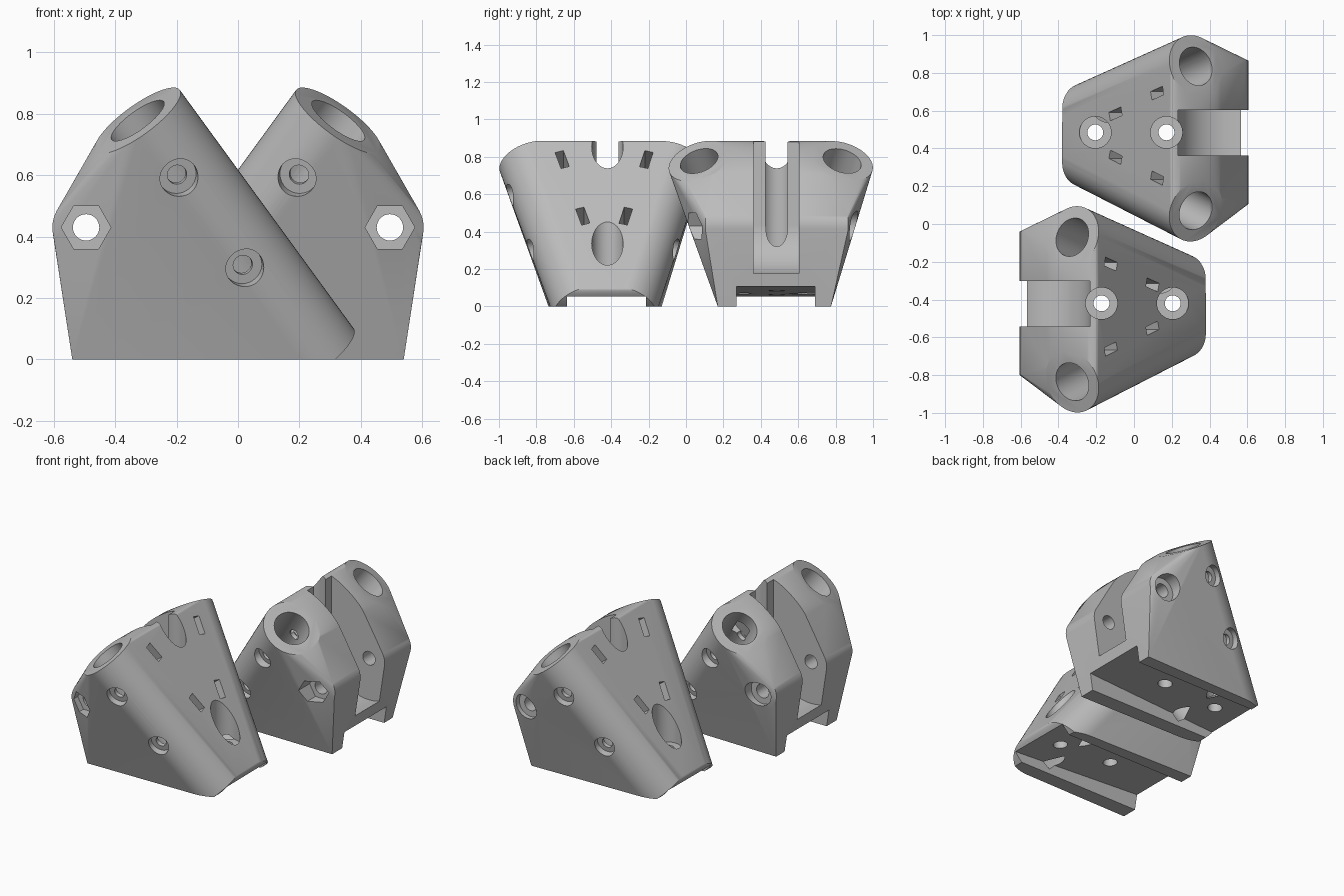
import bpy, bmesh, math
from mathutils import Vector, Matrix

cube = bpy.data.objects.get("Cube")
if cube:
    bpy.data.objects.remove(cube, do_unlink=True)

grey = bpy.data.materials.new("plastic_grey")
grey.use_nodes = True
grey.diffuse_color = (0.5, 0.5, 0.5, 1)
grey.node_tree.nodes["Principled BSDF"].inputs["Base Color"].default_value = (0.5, 0.5, 0.5, 1)


def ring(center, axis, radius, sides=48, turn=0.0):
    """Points of a circle around an axis."""
    rot = Vector(axis).to_track_quat('Z', 'Y')
    angles = [turn + math.tau * i / sides for i in range(sides)]
    return [Vector(center) + rot @ Vector((math.cos(a), math.sin(a), 0)) * radius for a in angles]


def rod(a, b, radius, sides=48, turn=0.0):
    """Points of a cylinder or prism between two ends."""
    axis = Vector(b) - Vector(a)
    return ring(a, axis, radius, sides, turn) + ring(b, axis, radius, sides, turn)


def box(x, y, z):
    return [Vector((i, j, k)) for i in x for j in y for k in z]


def hull(name, points):
    """Object made of the convex hull of the points."""
    bm = bmesh.new()
    for p in points:
        bm.verts.new(p)
    res = bmesh.ops.convex_hull(bm, input=bm.verts)
    spare = {g for g in res["geom_interior"] + res["geom_unused"] if isinstance(g, bmesh.types.BMVert)}
    bmesh.ops.delete(bm, geom=[v for v in spare if v.is_valid], context='VERTS')
    bmesh.ops.dissolve_limit(bm, angle_limit=0.005, verts=bm.verts, edges=bm.edges)
    bmesh.ops.recalc_face_normals(bm, faces=bm.faces)
    mesh = bpy.data.meshes.new(name)
    bm.to_mesh(mesh)
    bm.free()
    obj = bpy.data.objects.new(name, mesh)
    bpy.context.collection.objects.link(obj)
    return obj


def carve(body, points):
    """Subtract the convex hull of the points from the body."""
    cutter = hull("cutter", points)
    cutter.hide_render = True
    mod = body.modifiers.new("cut", 'BOOLEAN')
    mod.operation = 'DIFFERENCE'
    mod.solver = 'EXACT'
    mod.object = cutter
    bpy.context.view_layer.objects.active = body
    bpy.ops.object.modifier_apply(modifier=mod.name)
    bpy.data.objects.remove(cutter, do_unlink=True)


# Key positions: two diverging leg sockets, and the hinge axis along y
TUBES = [(Vector((-0.327, -0.835, 0.778)), Vector((0.24, -0.545, 0)), -1),
         (Vector((-0.327, -0.07, 0.778)), Vector((0.24, -0.325, 0)), 1)]
HX, HZ = -0.495, 0.43
MID = -0.42
SLOPE = Vector((0.809, 0, 0.588))

# Body: hull around the sockets, the hinge barrel and the base edge
shape = rod((HX, -0.80, HZ), (HX, -0.04, HZ), 0.11)
shape += [Vector((-0.54, -0.735, 0)), Vector((-0.54, -0.13, 0))]
for top, low, side in TUBES:
    shape += rod(low, top, 0.17, 64)
body = hull("left_leg_bracket", shape)
body.data.materials.append(grey)
carve(body, box((-1, 1), (-2, 1), (-0.5, 0)))

# Channel under the base, with a gently sloping roof
carve(body, [Vector((x, y, z)) for y in (-0.635, -0.215)
             for x, z in ((-0.8, -0.1), (-0.8, 0.12), (0.6, 0.04), (0.6, -0.1))])

# Hinge slot: round pocket opening upward
carve(body, rod((HX, -0.543, HZ), (HX, -0.302, HZ), 0.263, 64))
carve(body, box((-0.9, HX + 0.263), (-0.543, -0.302), (HZ, 1.2)))

# Hinge bolt: through hole, hexagonal nut pocket, round head pocket
carve(body, rod((HX, -1.2, HZ), (HX, 0.3, HZ), 0.043, 32))
hexagon = [(HX + 0.081 * math.cos(math.tau * i / 6), HZ + 0.081 * math.sin(math.tau * i / 6))
           for i in range(6)]
carve(body, [Vector((x, y, z)) for x, z in hexagon for y in (-1.2, -0.78)])
carve(body, rod((HX, -0.06, HZ), (HX, 0.3, HZ), 0.08))

# Vertical mounting screws with wide counterbores
for x, floor in ((-0.172, 0.24), (0.205, 0.2)):
    carve(body, rod((x, MID, floor), (x, MID, 1.2), 0.084))
    carve(body, rod((x, MID, -0.2), (x, MID, floor + 0.02), 0.042, 32))

for top, low, side in TUBES:
    axis = (top - low).normalized()
    out = Vector((0, side, 0))
    out = (out - axis * out.dot(axis)).normalized()
    # Leg socket bore
    carve(body, rod(top - axis * 0.88, top + axis * 0.3, 0.105))
    # Clamp screws on the outer side
    for s in (0.19, 0.57):
        p = top - axis * s
        carve(body, rod(p + out * 0.125, p + out * 0.4, 0.063, 32))
        carve(body, rod(p - out * 0.13, p + out * 0.15, 0.032, 24))
    # Nut slots in the sloping face
    across = axis.cross(SLOPE).normalized()
    for x, off in ((-0.12, 0.225), (0.1, 0.115)):
        p = Vector((x, -0.437 + side * off, (0.366 - 0.809 * x) / 0.588))
        carve(body, [p + axis * a + across * b + SLOPE * c
                     for a in (-0.055, 0.055) for b in (-0.023, 0.023) for c in (-0.2, 0.06)])

# Second bracket: mirrored in x and moved to the back
twin = body.copy()
twin.data = body.data.copy()
twin.name = "right_leg_bracket"
twin.data.transform(Matrix.Translation((0, 0.905, 0)) @ Matrix.Diagonal((-1, 1, 1, 1)))
twin.data.flip_normals()
bpy.context.collection.objects.link(twin)

for obj in (body, twin):
    bpy.ops.object.select_all(action='DESELECT')
    obj.select_set(True)
    bpy.context.view_layer.objects.active = obj
    bpy.ops.object.shade_smooth_by_angle(angle=math.radians(25))
